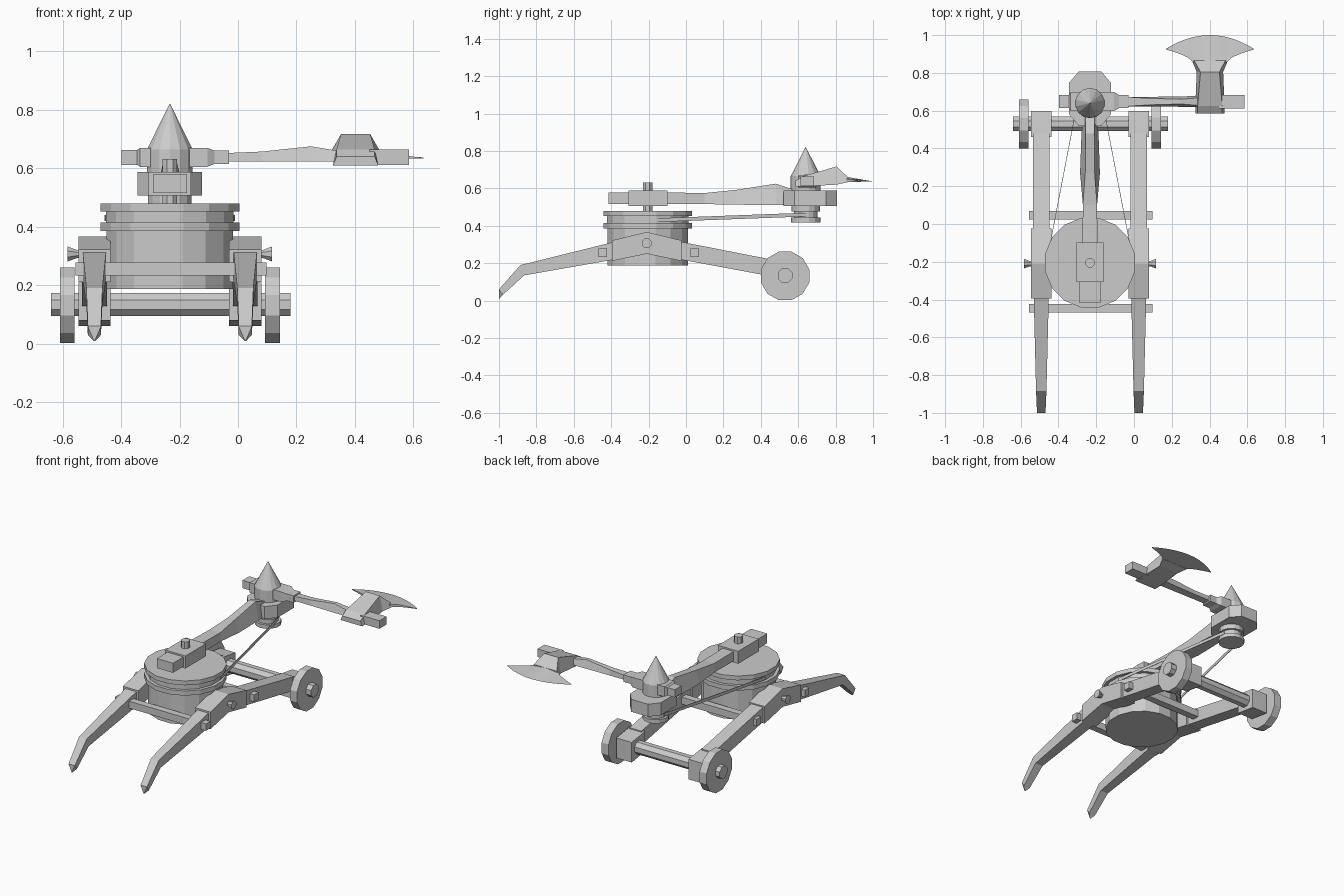
import bpy
import bmesh
import math

cube = bpy.data.objects.get("Cube")
if cube:
    bpy.data.objects.remove(cube, do_unlink=True)

grey = bpy.data.materials.new("plain_grey")
grey.use_nodes = True
COLOUR = (0.6, 0.6, 0.6, 1)
grey.diffuse_color = COLOUR
grey.node_tree.nodes["Principled BSDF"].inputs["Base Color"].default_value = COLOUR

MID = -0.233      # centre line of the carriage
DRUM_Y = -0.205
HEAD_Y = 0.64
SIDES = (("right", -1), ("left", 1))


def skin(name, rings):
    """Join equal rings of points into a closed solid."""
    bm = bmesh.new()
    loops = [[bm.verts.new(p) for p in ring] for ring in rings]
    n = len(loops[0])
    for a, b in zip(loops, loops[1:]):
        for i in range(n):
            j = (i + 1) % n
            bm.faces.new((a[i], a[j], b[j], b[i]))
    bm.faces.new(loops[0])
    bm.faces.new(loops[-1])
    bmesh.ops.remove_doubles(bm, verts=bm.verts, dist=1e-5)
    bmesh.ops.recalc_face_normals(bm, faces=bm.faces)
    mesh = bpy.data.meshes.new(name)
    bm.to_mesh(mesh)
    bm.free()
    mesh.materials.append(grey)
    obj = bpy.data.objects.new(name, mesh)
    bpy.context.collection.objects.link(obj)
    return obj


def loft(name, centre, sections, axis="y"):
    """Sections are (low t, low z, low width, high t, high z, high width)."""
    def place(t, s, z):
        return (centre + s, t, z) if axis == "y" else (t, centre + s, z)
    rings = []
    for ta, za, wa, tb, zb, wb in sections:
        rings.append([place(ta, -wa / 2, za), place(ta, wa / 2, za),
                      place(tb, wb / 2, zb), place(tb, -wb / 2, zb)])
    return skin(name, rings)


def bar(name, centre, stations, axis="y"):
    """Stations are (t, low z, high z, low width, high width)."""
    return loft(name, centre, [(t, a, wa, t, b, wb) for t, a, b, wa, wb in stations], axis)


def lathe(name, profile, n, centre, axis="z"):
    """Profile of (radius, position along axis); centre is the other two axes."""
    rings = []
    for r, t in profile:
        ring = []
        for i in range(n):
            a = 2 * math.pi * (i + 0.5) / n
            u, v = centre[0] + r * math.cos(a), centre[1] + r * math.sin(a)
            ring.append((u, v, t) if axis == "z" else (t, u, v))
        rings.append(ring)
    return skin(name, rings)


# Drum with two rims and a belt groove
lathe("drum", [(0.22, 0.187), (0.22, 0.385), (0.242, 0.385), (0.242, 0.415),
               (0.222, 0.415), (0.222, 0.452), (0.242, 0.452), (0.242, 0.48)],
      16, (MID, DRUM_Y))

# Side frames, axle ends, wheels and bolts
for side, s in SIDES:
    x = MID + s * 0.258
    loft(side + "_front_leg", x, [
        (-0.38, 0.22, 0.08, -0.38, 0.315, 0.08),
        (-0.865, 0.135, 0.055, -0.885, 0.19, 0.055),
        (-0.98, 0.03, 0.045, -1.0, 0.06, 0.045),
        (-0.998, 0.01, 0.006, -1.0, 0.014, 0.006)])
    bar(side + "_frame_middle", x, [
        (-0.395, 0.212, 0.322, 0.11, 0.11),
        (-0.21, 0.25, 0.367, 0.11, 0.11),
        (-0.025, 0.212, 0.322, 0.11, 0.11)])
    bar(side + "_rear_beam", x, [
        (-0.03, 0.22, 0.315, 0.085, 0.085),
        (0.48, 0.125, 0.215, 0.085, 0.085)])
    bar(side + "_axle_block", x, [
        (0.46, 0.08, 0.21, 0.11, 0.11),
        (0.598, 0.06, 0.19, 0.11, 0.11)])
    w = MID + s * 0.351
    lathe(side + "_wheel", [(0.134, w - 0.025), (0.134, w + 0.025)], 12,
          (0.53, 0.132), "x")
    lathe(side + "_flared_bolt", [(0.015, MID + s * 0.29), (0.015, MID + s * 0.318),
                                  (0.028, MID + s * 0.35)], 8, (-0.21, 0.307), "x")

lathe("axle", [(0.042, -0.64), (0.042, 0.18)], 8, (0.53, 0.134), "x")

for name, y in (("front_crossbar", -0.445), ("rear_crossbar", 0.047)):
    bar(name, y, [(x, 0.233, 0.278, 0.045, 0.045) for x in (-0.555, 0.098)], "x")

# Swing arm: clamp block, nose, pivot peg and swelling beam
bar("arm_clamp", MID, [(y, 0.507, 0.588, 0.145, 0.145) for y in (-0.308, -0.098)])
bar("arm_nose", MID, [(y, 0.516, 0.578, 0.116, 0.116) for y in (-0.415, -0.3)])
lathe("pivot_peg", [(0.027, 0.47), (0.027, 0.632)], 8, (MID, DRUM_Y))
bar("arm_beam", MID, [
    (-0.1, 0.516, 0.578, 0.08, 0.08),
    (0.1, 0.516, 0.575, 0.075, 0.075),
    (0.27, 0.513, 0.592, 0.105, 0.05),
    (0.48, 0.51, 0.625, 0.09, 0.045),
    (0.57, 0.51, 0.595, 0.07, 0.05)])

# Chamfered head block at the end of the arm
half, near, far = 0.11, 0.52, 0.808
outline = [(-0.06, near), (0.06, near), (half, near + 0.06), (half, far - 0.06),
           (0.06, far), (-0.06, far), (-half, far - 0.06), (-half, near + 0.06)]
skin("head_block", [[(MID + x, y, z) for x, y in outline] for z in (0.507, 0.588)])

# Spindle with pointed cap and grooved pulley
lathe("spindle", [(0.08, 0.58), (0.08, 0.665), (0.001, 0.82)], 14, (MID, HEAD_Y))
lathe("pulley", [(0.078, 0.418), (0.078, 0.443), (0.062, 0.443), (0.062, 0.475),
                 (0.076, 0.475), (0.076, 0.51)], 14, (MID, HEAD_Y))

# Drive belt strands
for side, s in SIDES:
    rings = []
    for x, y, z in ((0.22, -0.16, 0.43), (0.064, 0.65, 0.46)):
        rings.append([(MID + s * (x + dx), y, z + dz) for dx, dz in
                      ((0, -0.01), (0.003, -0.01), (0.003, 0.01), (0, 0.01))])
    skin(side + "_belt_strand", rings)

# Sockets on both sides of the spindle
AXE_Y = 0.648
bar("short_socket", AXE_Y, [
    (-0.398, 0.612, 0.662, 0.07, 0.07),
    (-0.345, 0.612, 0.662, 0.07, 0.07),
    (-0.335, 0.605, 0.67, 0.1, 0.1),
    (-0.28, 0.605, 0.67, 0.1, 0.1)], "x")
bar("long_socket", AXE_Y, [
    (-0.18, 0.605, 0.67, 0.1, 0.1),
    (-0.105, 0.605, 0.67, 0.1, 0.1),
    (-0.08, 0.615, 0.66, 0.07, 0.07),
    (-0.03, 0.615, 0.66, 0.07, 0.07)], "x")

# Axe handle, swelling towards the head, with a square butt
bar("axe_handle", AXE_Y, [
    (-0.04, 0.624, 0.652, 0.05, 0.05),
    (0.08, 0.624, 0.657, 0.05, 0.035),
    (0.25, 0.624, 0.675, 0.055, 0.025),
    (0.34, 0.624, 0.66, 0.06, 0.04)], "x")
bar("axe_butt", AXE_Y, [(x, 0.612, 0.664, 0.072, 0.072) for x in (0.45, 0.585)], "x")

# Axe head and crescent blade
AXE_X = 0.402
bar("axe_head", AXE_X, [
    (0.585, 0.61, 0.64, 0.155, 0.13),
    (0.625, 0.61, 0.665, 0.155, 0.13),
    (0.805, 0.62, 0.717, 0.14, 0.1),
    (0.865, 0.633, 0.66, 0.19, 0.165)])
rings = []
STEPS = 16
for i in range(STEPS + 1):
    u = 2 * i / STEPS - 1
    x = AXE_X + 0.233 * u
    curve = max(0, (abs(u) - 0.375) / 0.625)
    inner = 0.855 + 0.069 * curve ** 0.6
    outer = 0.9985 - 0.073 * u * u
    thick = 0.026 * (1 - abs(u)) + 0.002
    rings.append([(x, inner, 0.634), (x, inner, 0.634 + thick), (x, outer + 0.0015, 0.637)])
skin("axe_blade", rings)
